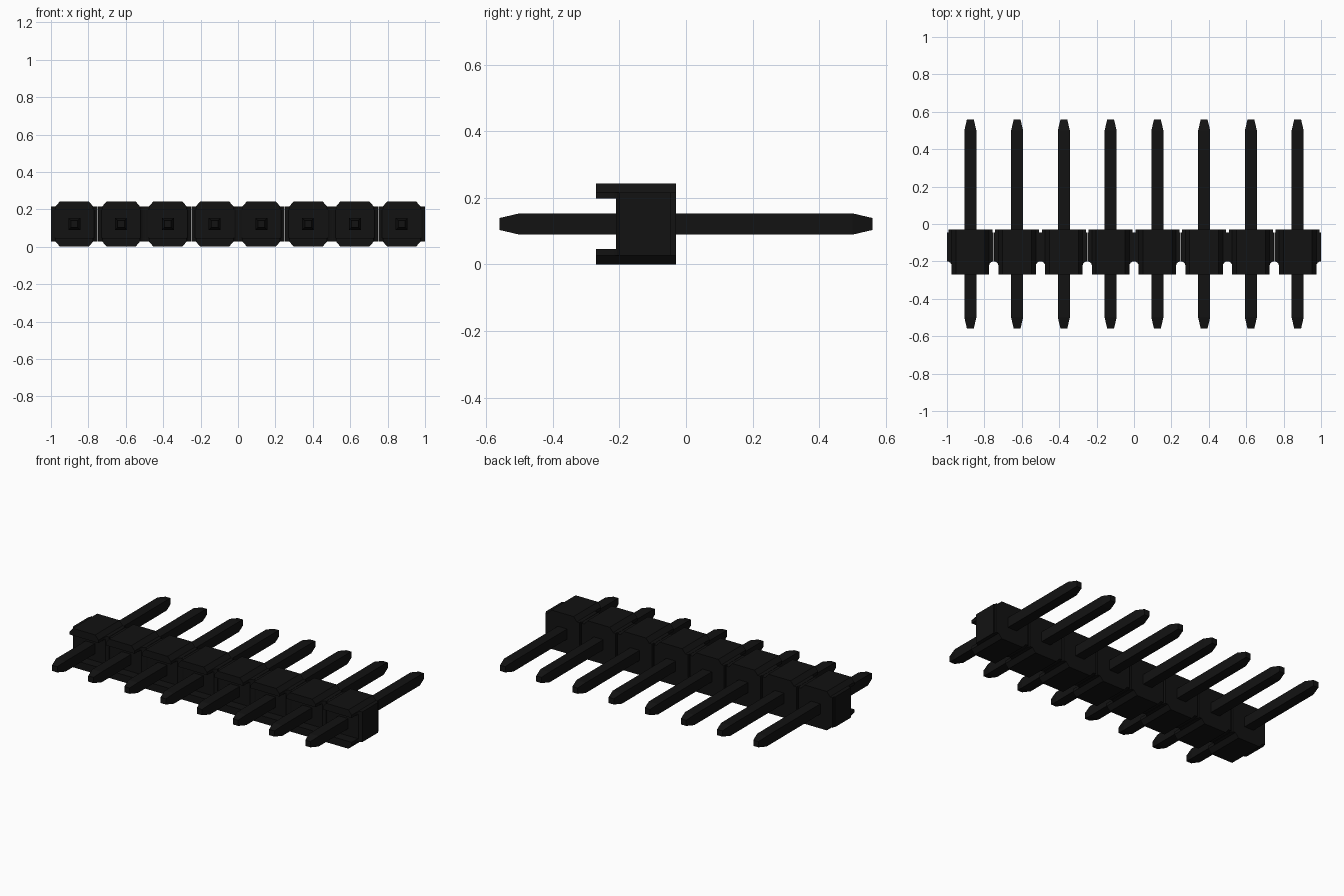
import bpy, bmesh, math
from mathutils import Matrix

if "Cube" in bpy.data.objects:
    bpy.data.objects.remove(bpy.data.objects["Cube"])

PITCH, COUNT = 0.25, 8
ZC = 0.1215           # pin axis height
TOP = 0.243

black = bpy.data.materials.new("black_plastic")
black.diffuse_color = (0.006, 0.006, 0.006, 1)
black.use_nodes = True
black.node_tree.nodes["Principled BSDF"].inputs["Base Color"].default_value = black.diffuse_color


def add_object(name, mesh, loc=(0, 0, 0)):
    ob = bpy.data.objects.new(name, mesh)
    ob.location = loc
    bpy.context.collection.objects.link(ob)
    return ob


def prism(name, points, offset):
    """Extrude a closed polygon of 3D points along an offset."""
    bm = bmesh.new()
    face = bm.faces.new([bm.verts.new(p) for p in points])
    ext = bmesh.ops.extrude_face_region(bm, geom=[face])
    bmesh.ops.translate(bm, vec=offset,
                        verts=[v for v in ext["geom"] if isinstance(v, bmesh.types.BMVert)])
    bmesh.ops.recalc_face_normals(bm, faces=bm.faces)
    me = bpy.data.meshes.new(name)
    bm.to_mesh(me)
    bm.free()
    return add_object(name, me)


def mirrored(half):
    return half + [(-x, v) for x, v in reversed(half)]


# Housing plan outline: narrow front lip, rounded notch, full-width sides
notch = [(0.124 - 0.024 * math.cos(a), -0.224 + 0.024 * math.sin(a))
         for a in [math.radians(d) for d in (0, 22.5, 45, 67.5, 90)]]
plan = mirrored([(0.10, -0.27)] + notch + [(0.124, -0.045), (0.118, -0.045), (0.118, -0.03)])
body = prism("housing_master", [(x, y, 0) for x, y in plan], (0, 0, TOP))

# Front outline: chamfered top and bottom with flat shoulders
front = mirrored([(0.077, 0), (0.10, 0.027), (0.13, 0.027),
                  (0.13, TOP - 0.027), (0.10, TOP - 0.027), (0.077, TOP)])
outline = prism("outline_cutter", [(x, -0.3, z) for x, z in front], (0, 0.3, 0))

# Channel across the front face, leaving an upper and a lower lip
channel = prism("channel_cutter",
                [(-0.2, -0.3, 0.046), (-0.2, -0.21, 0.046),
                 (-0.2, -0.21, 0.198), (-0.2, -0.3, 0.198)], (0.4, 0, 0))

for cutter, op in ((outline, 'INTERSECT'), (channel, 'DIFFERENCE')):
    cutter.hide_render = True
    mod = body.modifiers.new(op, 'BOOLEAN')
    mod.operation, mod.object, mod.solver = op, cutter, 'EXACT'
housing = bpy.data.meshes.new_from_object(
    body.evaluated_get(bpy.context.evaluated_depsgraph_get()))
housing.name = "housing"
housing.materials.clear()
housing.materials.append(black)
for ob in (body, outline, channel):
    bpy.data.objects.remove(ob)

# Square pin with tapered ends
bm = bmesh.new()
rings = []
for y, h in ((-0.56, 0.018), (-0.50, 0.032), (0.50, 0.032), (0.56, 0.018)):
    rings.append([bm.verts.new((sx * h, y, sz * h))
                  for sx, sz in ((-1, -1), (1, -1), (1, 1), (-1, 1))])
for a, b in zip(rings, rings[1:]):
    for i in range(4):
        j = (i + 1) % 4
        bm.faces.new((a[i], a[j], b[j], b[i]))
bm.faces.new(rings[0])
bm.faces.new(rings[-1])
bmesh.ops.recalc_face_normals(bm, faces=bm.faces)
pin = bpy.data.meshes.new("pin")
bm.to_mesh(pin)
bm.free()
pin.materials.append(black)

# Row of housings and pins
for i in range(COUNT):
    x = (i - (COUNT - 1) / 2) * PITCH
    add_object(f"housing_{i + 1}", housing, (x, 0, 0))
    add_object(f"pin_{i + 1}", pin, (x, 0, ZC))
